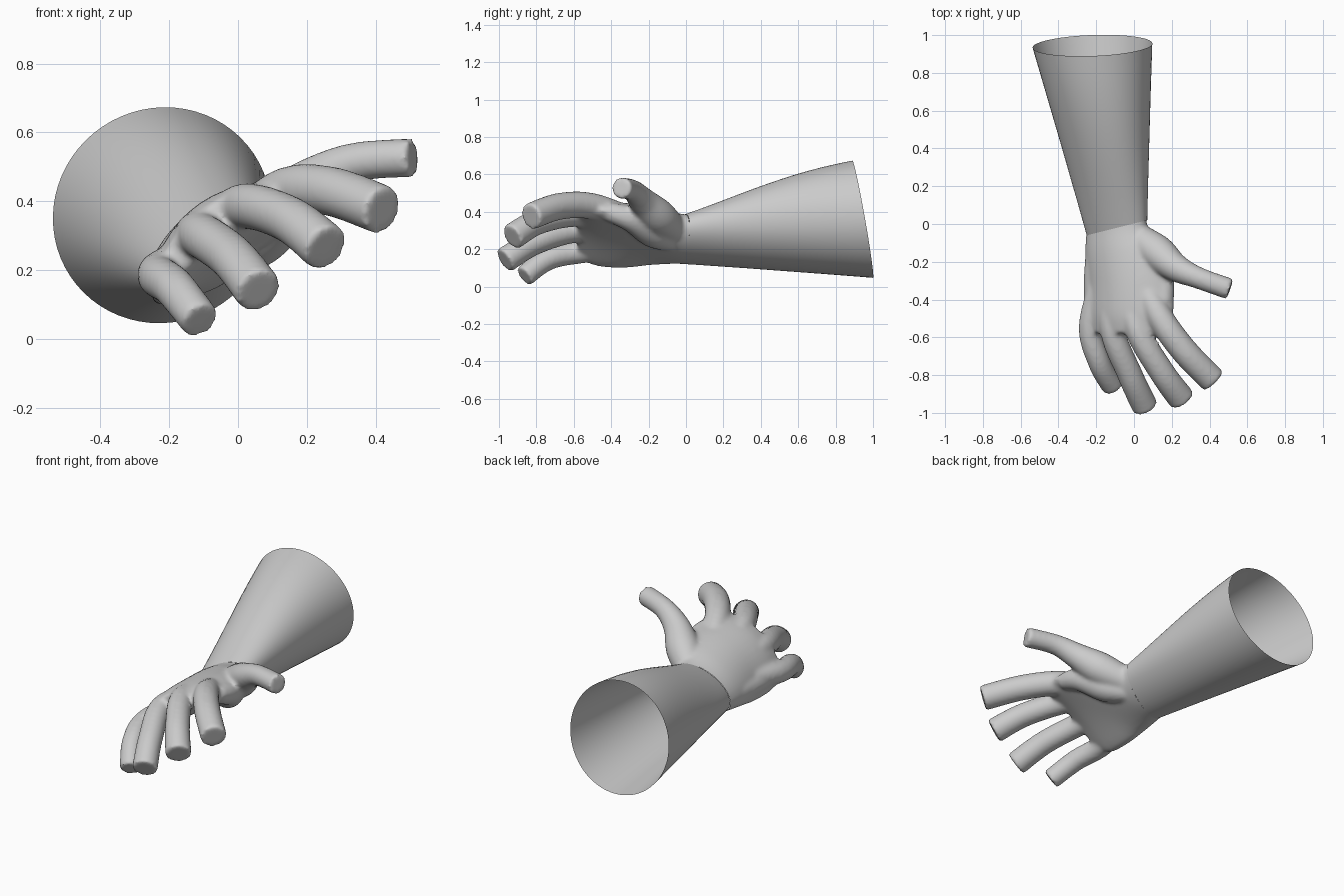
import bpy, bmesh, math
from mathutils import Vector

if "Cube" in bpy.data.objects:
    bpy.data.objects.remove(bpy.data.objects["Cube"])

TILT = math.radians(34)
U = Vector((math.cos(TILT), 0, math.sin(TILT)))      # across the hand
V = Vector((-math.sin(TILT), 0, math.cos(TILT)))     # out of the back of the hand
WRIST = Vector((-0.09, -0.02, 0.255))


def loft(bm, rings, caps=True):
    loops = [[bm.verts.new(p) for p in r] for r in rings]
    n = len(loops[0])
    for a, b in zip(loops, loops[1:]):
        for i in range(n):
            j = (i + 1) % n
            bm.faces.new((a[i], a[j], b[j], b[i]))
    if caps:
        bm.faces.new(loops[0])
        bm.faces.new(loops[-1])


def spline(pts, steps=8):
    p = [pts[0]] + list(pts) + [pts[-1]]
    out = []
    for i in range(1, len(p) - 2):
        a, b, c, d = p[i - 1:i + 3]
        for s in range(steps):
            t = s / steps
            out.append(0.5 * (2 * b + (c - a) * t + (2 * a - 5 * b + 4 * c - d) * t * t
                              + (3 * b - a - 3 * c + d) * t ** 3))
    return out + [p[-1]]


def tube(bm, pts, n=24):
    # each point is x, y, z, radius
    path = spline([Vector(p) for p in pts])
    rings = []
    for i, q in enumerate(path):
        t = (path[min(i + 1, len(path) - 1)] - path[max(i - 1, 0)]).to_3d().normalized()
        side = t.cross(V).normalized()
        up = side.cross(t)
        rings.append([q.to_3d() + q.w * (side * math.cos(k * math.tau / n) + up * math.sin(k * math.tau / n))
                      for k in range(n)])
    loft(bm, rings)


def make_object(name, bm):
    bmesh.ops.recalc_face_normals(bm, faces=bm.faces)
    for f in bm.faces:
        f.smooth = True
    me = bpy.data.meshes.new(name)
    bm.to_mesh(me)
    bm.free()
    ob = bpy.data.objects.new(name, me)
    bpy.context.collection.objects.link(ob)
    return ob


# palm: arched elliptical sections (y, x, z, half width, half thickness, arch)
bm = bmesh.new()
sections = [(0.10, -0.09, 0.255, 0.180, 0.105, 0),
            (-0.02, -0.09, 0.255, 0.180, 0.105, 0),
            (-0.15, -0.07, 0.270, 0.220, 0.105, 0.4),
            (-0.32, -0.045, 0.290, 0.265, 0.095, 0.9),
            (-0.48, -0.045, 0.305, 0.270, 0.080, 1.0),
            (-0.58, -0.050, 0.310, 0.230, 0.055, 1.0)]
rings = []
for s in spline([Vector(s) for s in sections], 6):
    y, x, z, a, b, arch = s
    ring = []
    for k in range(48):
        th = k * math.tau / 48
        u = a * math.cos(th)
        v = b * math.sin(th) + arch * (0.03 - u * u)
        ring.append(Vector((x, y, z)) + U * u + V * v)
    rings.append(ring)
loft(bm, rings)

# fingers: knuckle, middle joint, blunt tip
fingers = [
    [(-0.230, -0.53, 0.190, 0.062), (-0.185, -0.73, 0.150, 0.060), (-0.110, -0.865, 0.055, 0.058)],
    [(-0.115, -0.55, 0.305, 0.066), (-0.020, -0.80, 0.240, 0.067), (0.060, -0.970, 0.140, 0.070)],
    [(0.010, -0.54, 0.385, 0.066), (0.145, -0.78, 0.350, 0.068), (0.255, -0.930, 0.265, 0.072)],
    [(0.130, -0.48, 0.425, 0.070), (0.265, -0.67, 0.430, 0.072), (0.420, -0.830, 0.375, 0.072)],
]
for f in fingers:
    k = Vector(f[0][:3])
    start = k.lerp(WRIST, 0.6)
    tube(bm, [(*start, 0.06)] + f)

# thumb and the pad at its base
tube(bm, [(0.0, -0.06, 0.30, 0.075), (0.12, -0.15, 0.375, 0.095), (0.22, -0.23, 0.455, 0.075),
          (0.34, -0.285, 0.513, 0.058), (0.508, -0.345, 0.527, 0.057)])
tube(bm, [(-0.04, -0.05, 0.235, 0.05), (0.05, -0.17, 0.29, 0.085), (0.14, -0.29, 0.36, 0.07),
          (0.16, -0.42, 0.40, 0.05)])
tube(bm, [(-0.16, -0.05, 0.20, 0.05), (-0.19, -0.2, 0.19, 0.07), (-0.21, -0.45, 0.18, 0.055)])
source = make_object("hand_source", bm)

# fuse into one smooth skin
m = source.modifiers.new("fuse", 'REMESH')
m.mode = 'VOXEL'
m.voxel_size = 0.011
m = source.modifiers.new("soften", 'SMOOTH')
m.factor = 0.5
m.iterations = 9
fused = bpy.data.meshes.new_from_object(source.evaluated_get(bpy.context.evaluated_depsgraph_get()))
bm = bmesh.new()
bm.from_mesh(fused)
bpy.data.objects.remove(source)

# open the hand at the wrist
bmesh.ops.bisect_plane(bm, geom=bm.verts[:] + bm.edges[:] + bm.faces[:], plane_co=WRIST,
                       plane_no=(-0.25, 1, 0), clear_outer=True)
make_object("hand", bm)

# flared open sleeve
bm = bmesh.new()
rings = []
for i in range(13):
    t = i / 12
    ring = []
    for k in range(64):
        th = k * math.tau / 64
        c, s = math.cos(th), math.sin(th)
        a = WRIST + U * 0.180 * c + V * 0.104 * s
        a.y += 0.25 * (a.x - WRIST.x)
        b = Vector((-0.22, 0.945, 0.36)) + U * 0.32 * c + V * 0.31 * s
        b.y += 0.04 * (b.x + 0.22) - 0.177 * (b.z - 0.36)
        p = a.lerp(b, t)
        p.z += 0.03 * math.sin(math.pi * t) * max(0, p.z - 0.3) / 0.3
        ring.append(p)
    rings.append(ring)
loft(bm, rings, caps=False)
make_object("sleeve", bm)
